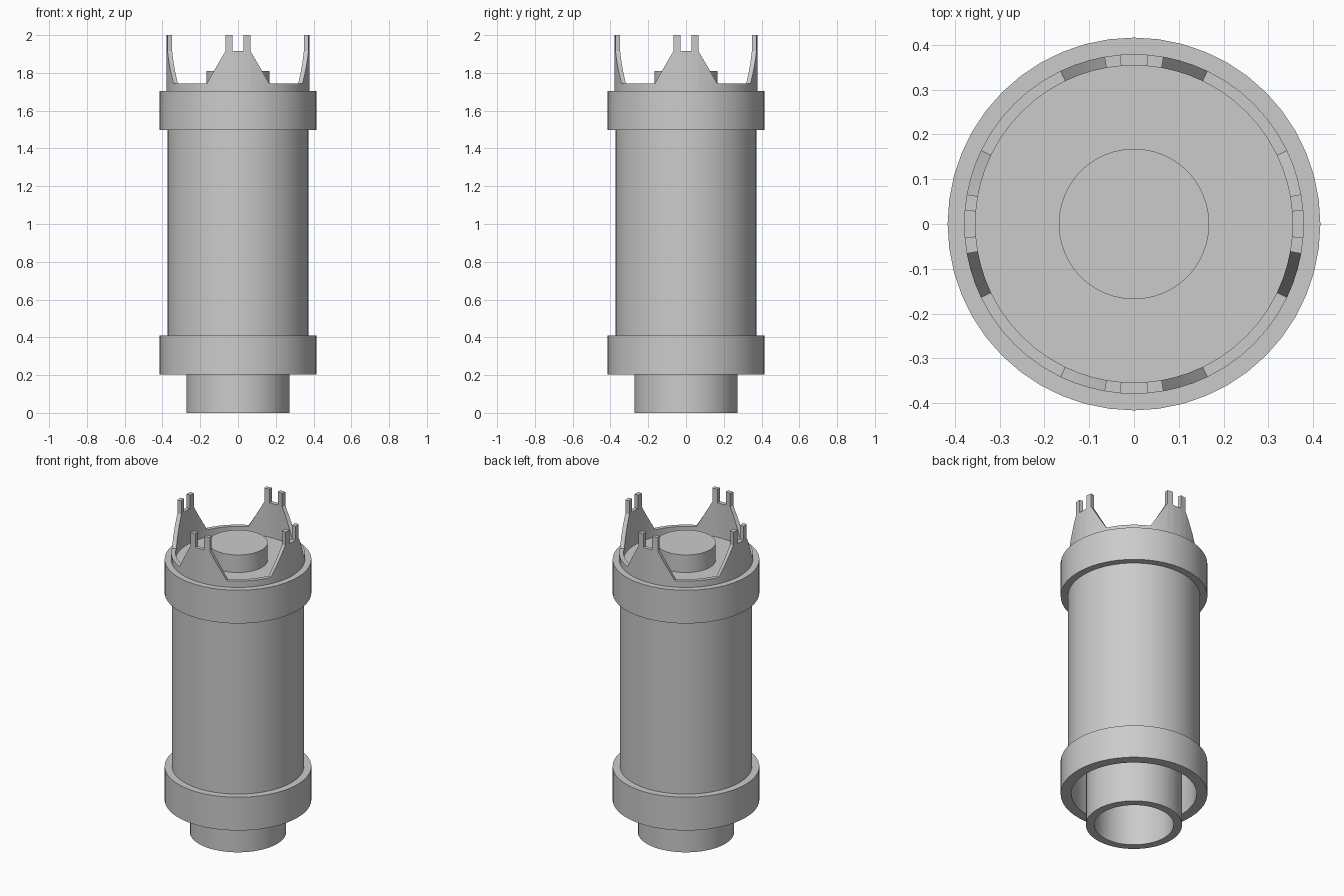
import bpy
import bmesh
from math import asin, cos, sin, tau, ceil, radians

SEGMENTS = 48

if "Cube" in bpy.data.objects:
    bpy.data.objects.remove(bpy.data.objects["Cube"], do_unlink=True)

# One plain grey for the whole model
grey = bpy.data.materials.new("plain_grey")
grey.use_nodes = True
colour = (0.6, 0.6, 0.6, 1)
grey.diffuse_color = colour
grey.node_tree.nodes["Principled BSDF"].inputs["Base Color"].default_value = colour


def finish(name, bm):
    bmesh.ops.recalc_face_normals(bm, faces=bm.faces)
    mesh = bpy.data.meshes.new(name)
    bm.to_mesh(mesh)
    bm.free()
    mesh.materials.append(grey)
    obj = bpy.data.objects.new(name, mesh)
    bpy.context.collection.objects.link(obj)
    bpy.ops.object.select_all(action="DESELECT")
    obj.select_set(True)
    bpy.context.view_layer.objects.active = obj
    bpy.ops.object.shade_smooth_by_angle(angle=radians(30))
    return obj


def tube(name, inner, outer, bottom, top):
    """Ring with a rectangular section, turned round the z axis."""
    bm = bmesh.new()
    section = [(inner, bottom), (outer, bottom), (outer, top), (inner, top)]
    rings = []
    for i in range(SEGMENTS):
        a = tau * i / SEGMENTS
        rings.append([bm.verts.new((r * cos(a), r * sin(a), z)) for r, z in section])
    for i in range(SEGMENTS):
        a, b = rings[i - 1], rings[i]
        for j in range(4):
            bm.faces.new((a[j - 1], a[j], b[j], b[j - 1]))
    return finish(name, bm)


def disc(name, radius, bottom, top):
    bm = bmesh.new()
    bmesh.ops.create_cone(bm, cap_ends=True, segments=SEGMENTS, radius1=radius,
                          radius2=radius, depth=top - bottom)
    bmesh.ops.translate(bm, verts=bm.verts, vec=(0, 0, (top + bottom) / 2))
    return finish(name, bm)


def crown(name, inner, outer, base, rim, shoulder, tip):
    """Ring whose top edge rises into four forked claws."""
    wide, prong, gap = (asin(x / outer) for x in (0.164, 0.066, 0.03))
    # Half of one claw as angle and height, mirrored and repeated four times
    half = [(wide, rim), (prong, shoulder), (prong, tip), (gap, tip), (gap, shoulder)]
    claw = [(-a, z) for a, z in half] + [(a, z) for a, z in reversed(half)]
    outline = [(a + k * tau / 4, z) for k in range(4) for a, z in claw]
    outline.append((outline[0][0] + tau, rim))

    # Subdivide along the curve
    path = []
    for (a0, z0), (a1, z1) in zip(outline, outline[1:]):
        steps = max(1, ceil((a1 - a0) * SEGMENTS / tau))
        for s in range(steps):
            t = s / steps
            path.append((a0 + (a1 - a0) * t, z0 + (z1 - z0) * t))

    bm = bmesh.new()

    def point(r, a, z):
        return bm.verts.new((r * cos(a), r * sin(a), z))

    columns = [[point(inner, a, base), point(outer, a, base),
                point(outer, a, z), point(inner, a, z)] for a, z in path]
    for i in range(len(path)):
        p, q = columns[i - 1], columns[i]
        upright = abs(path[i - 1][0] - path[i][0]) < 1e-6
        # Upright steps only need the narrow side face of the prong
        for j in ([3] if upright else range(4)):
            bm.faces.new((p[j - 1], p[j], q[j], q[j - 1]))
    bmesh.ops.remove_doubles(bm, verts=bm.verts, dist=1e-5)
    return finish(name, bm)


# Hollow body with the neck pipe inside it
tube("neck_pipe", 0.225, 0.273, 0, 1.68)
tube("body_tube", 0.357, 0.374, 0.25, 1.68)

# Collars at both ends
for name, z in (("lower_collar", 0.203), ("upper_collar", 1.497)):
    tube(name, 0.355, 0.416, z, z + 0.208)

# Top end
disc("top_floor", 0.36, 1.65, 1.70)
disc("centre_knob", 0.168, 1.69, 1.81)
crown("claw_crown", 0.354, 0.379, 1.68, 1.745, 1.915, 2.0)
